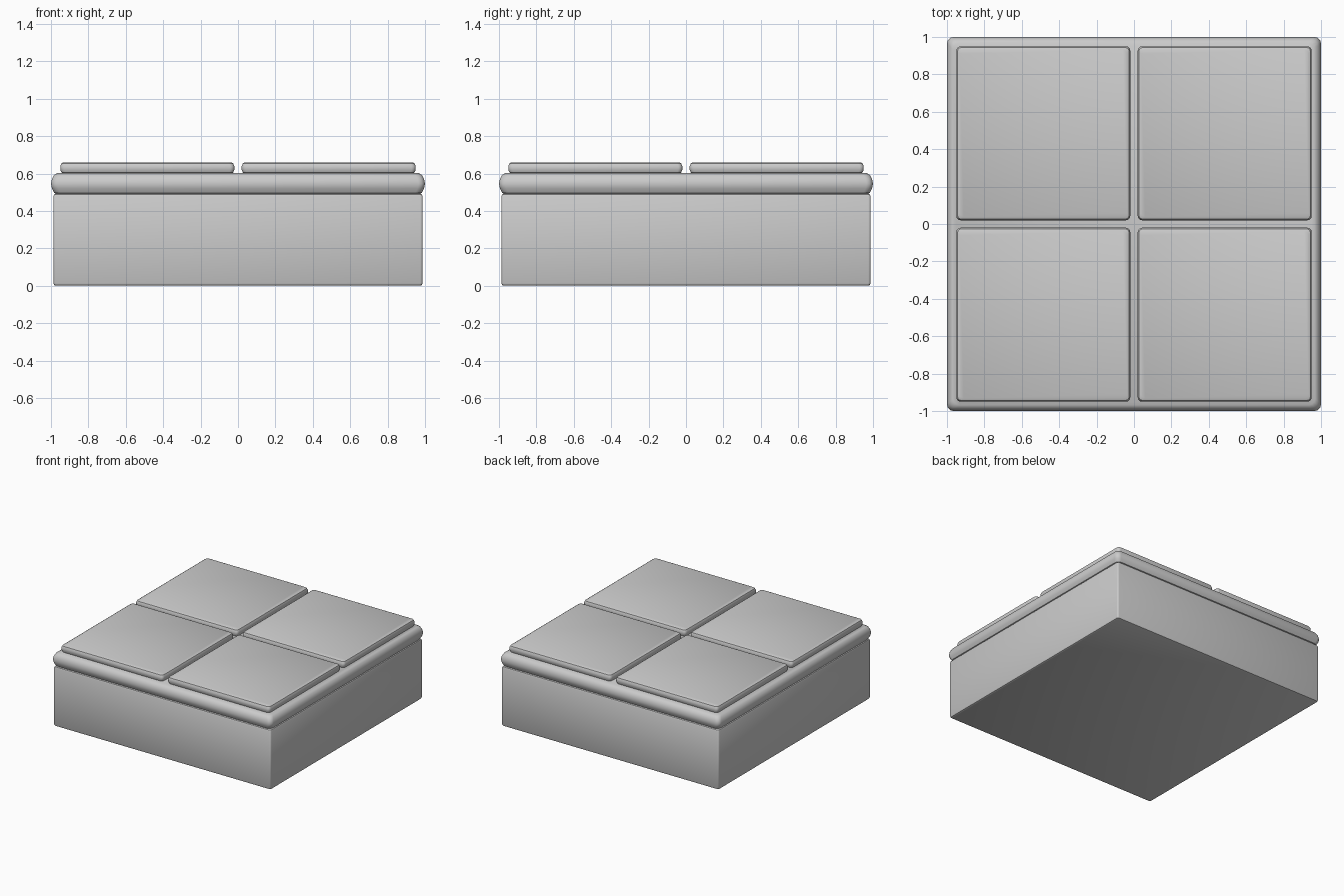
import bpy, bmesh
from math import cos, sin, pi

if "Cube" in bpy.data.objects:
    bpy.data.objects.remove(bpy.data.objects["Cube"])


def slab(name, cx, cy, profile, radius, steps=3):
    """Square slab with rounded corners, lofted through (half_width, z) rings."""
    bm = bmesh.new()
    rings = []
    for half, z in profile:
        r = radius
        ring = []
        for q, (sx, sy) in enumerate([(1, 1), (-1, 1), (-1, -1), (1, -1)]):
            for i in range(steps + 1):
                a = pi / 2 * (q + i / steps)
                ring.append(bm.verts.new((cx + sx * (half - r) + r * cos(a),
                                          cy + sy * (half - r) + r * sin(a), z)))
        rings.append(ring)
    n = len(rings[0])
    for lo, hi in zip(rings, rings[1:]):
        for i in range(n):
            j = (i + 1) % n
            bm.faces.new((lo[i], lo[j], hi[j], hi[i]))
    bm.faces.new(rings[0][::-1])
    bm.faces.new(rings[-1])
    mesh = bpy.data.meshes.new(name)
    bm.to_mesh(mesh)
    bm.free()
    obj = bpy.data.objects.new(name, mesh)
    bpy.context.collection.objects.link(obj)
    bpy.ops.object.select_all(action='DESELECT')
    obj.select_set(True)
    bpy.context.view_layer.objects.active = obj
    bpy.ops.object.shade_smooth_by_angle(angle=0.6)
    return obj


# Main block
slab("base_block", 0, 0,
     [(.975, 0), (.983, .004), (.987, .015), (.987, .478), (.983, .488), (.975, .493)], .012)

# Bulging trim course
slab("trim_course", 0, 0,
     [(.968, .49), (.983, .497), (.995, .52), (1.0, .545),
      (.995, .57), (.985, .59), (.968, .602)], .035)

# Four paving tiles on top
for sx, col in ((-1, "left"), (1, "right")):
    for sy, row in ((-1, "front"), (1, "back")):
        slab(f"tile_{row}_{col}", sx * .485, sy * .485,
             [(.447, .598), (.459, .605), (.465, .62), (.465, .64), (.459, .654), (.447, .66)], .022)
